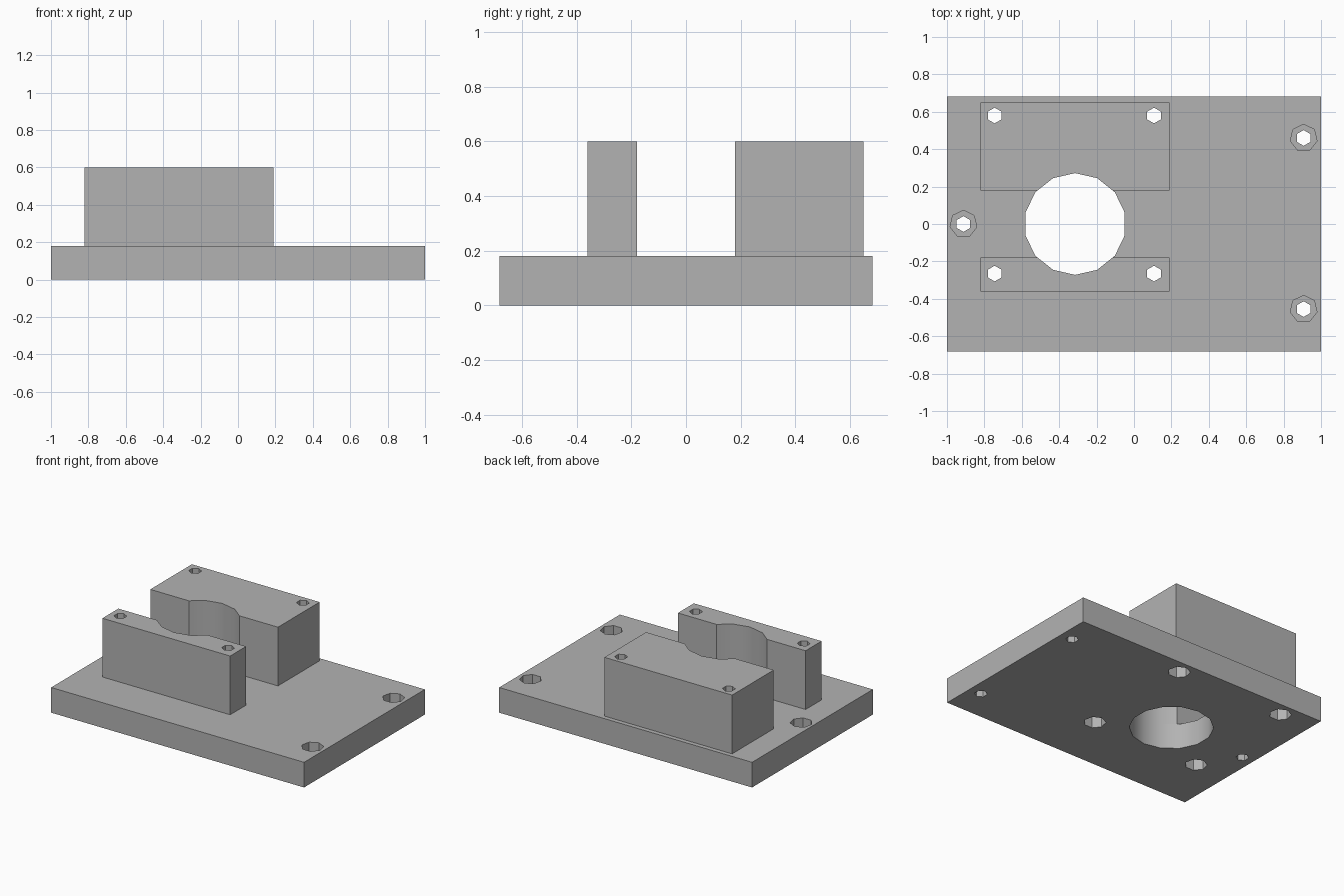
import bpy
import bmesh
import math
from mathutils import Matrix, Vector

if "Cube" in bpy.data.objects:
    bpy.data.objects.remove(bpy.data.objects["Cube"], do_unlink=True)

grey = bpy.data.materials.new("plain grey")
grey.use_nodes = True
colour = (0.45, 0.45, 0.45, 1)
grey.diffuse_color = colour
grey.node_tree.nodes["Principled BSDF"].inputs["Base Color"].default_value = colour

PLATE_TOP, BLOCK_TOP = 0.18, 0.6
BORE = (-0.315, 0)


def make_object(name, bm):
    mesh = bpy.data.meshes.new(name)
    bm.to_mesh(mesh)
    bm.free()
    mesh.materials.append(grey)
    obj = bpy.data.objects.new(name, mesh)
    bpy.context.collection.objects.link(obj)
    return obj


def box(name, x, y, z):
    bm = bmesh.new()
    bmesh.ops.create_cube(bm, size=1)
    for v in bm.verts:
        v.co = Vector([(a + b) / 2 + c * (b - a) for (a, b), c in zip((x, y, z), v.co)])
    return make_object(name, bm)


def cut(target, centre, radius, z, sides, turn=0):
    """Drill a vertical many-sided hole through the target."""
    bm = bmesh.new()
    place = Matrix.Translation((*centre, sum(z) / 2)) @ Matrix.Rotation(turn, 4, "Z")
    bmesh.ops.create_cone(bm, cap_ends=True, segments=sides, radius1=radius,
                          radius2=radius, depth=z[1] - z[0], matrix=place)
    cutter = make_object("hole_cutter", bm)
    cutter.hide_render = True
    mod = target.modifiers.new("hole", "BOOLEAN")
    mod.operation, mod.solver, mod.object = "DIFFERENCE", "EXACT", cutter
    bpy.context.view_layer.objects.active = target
    bpy.ops.object.modifier_apply(modifier=mod.name)
    bpy.data.objects.remove(cutter, do_unlink=True)


# Base plate and the two clamp blocks
plate = box("base_plate", (-1, 1), (-0.682, 0.682), (0, PLATE_TOP))
back = box("back_block", (-0.82, 0.19), (0.18, 0.65), (PLATE_TOP, BLOCK_TOP))
front = box("front_block", (-0.82, 0.19), (-0.36, -0.18), (PLATE_TOP, BLOCK_TOP))

# Large bore shared by all parts
for part in (plate, back, front):
    cut(part, BORE, 0.272, (-0.1, 0.8), 14)

# Block screw holes, counterbored from below
for block, y in ((back, 0.58), (front, -0.265)):
    for x in (-0.745, 0.107):
        cut(block, (x, y), 0.042, (-0.1, 0.8), 6)
        cut(plate, (x, y), 0.042, (-0.1, 0.8), 6)
        cut(plate, (x, y), 0.072, (-0.1, 0.1), 7)

# Plate mounting holes, counterbored from above
for centre in ((0.907, 0.46), (0.907, -0.455), (-0.912, 0)):
    cut(plate, centre, 0.042, (-0.1, 0.8), 6)
    cut(plate, centre, 0.073, (0.08, 0.8), 7)

# Smooth the bore while keeping the corners crisp
bpy.ops.object.select_all(action="DESELECT")
for part in (plate, back, front):
    part.select_set(True)
bpy.context.view_layer.objects.active = plate
bpy.ops.object.shade_smooth_by_angle(angle=math.radians(30))
